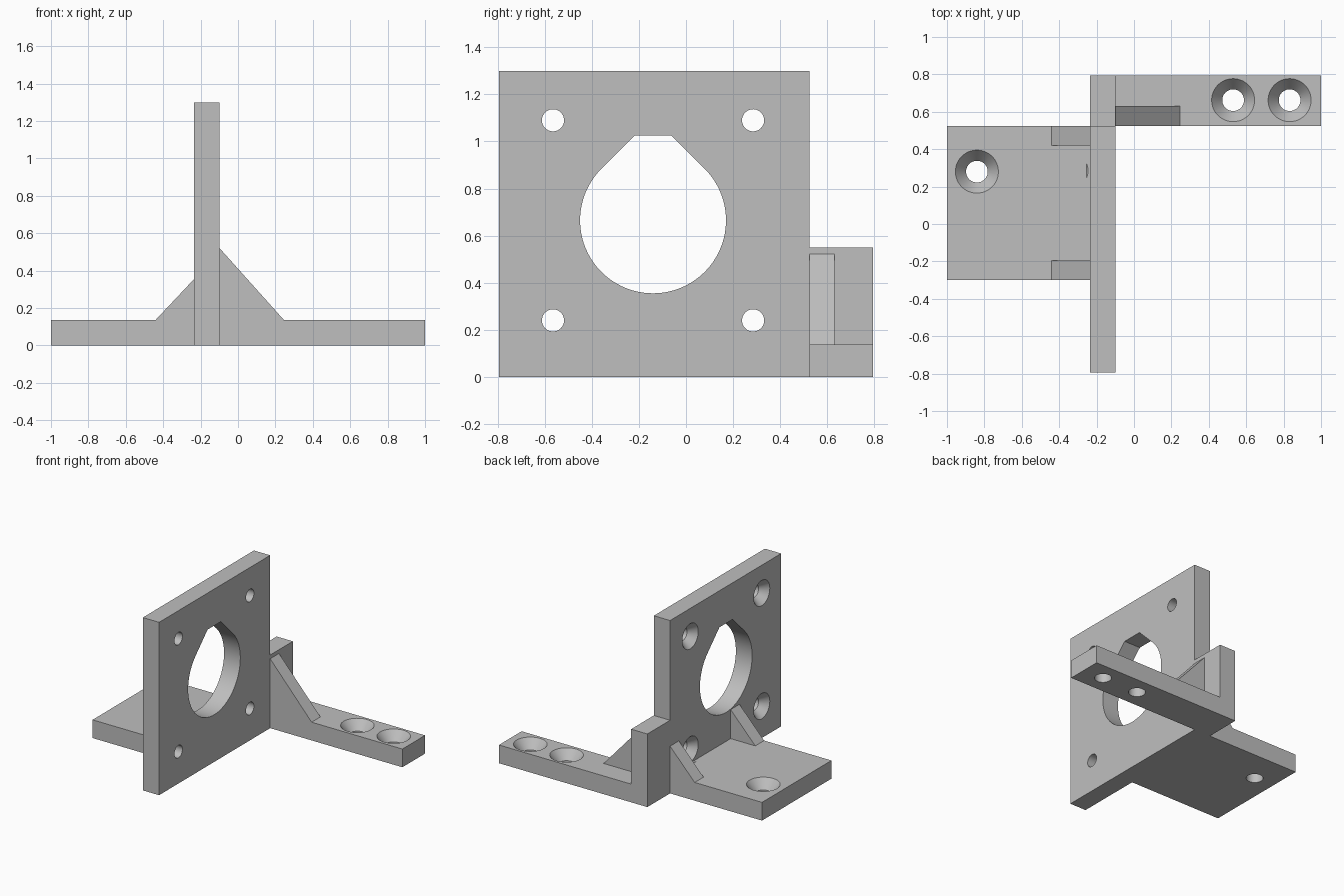
import bpy, bmesh, math
from mathutils import Vector

cube = bpy.data.objects.get("Cube")
if cube:
    bpy.data.objects.remove(cube, do_unlink=True)

grey = bpy.data.materials.new("plain_grey")
grey.use_nodes = True
COLOUR = (0.52, 0.52, 0.52, 1)
grey.diffuse_color = COLOUR
grey.node_tree.nodes["Principled BSDF"].inputs["Base Color"].default_value = COLOUR

AXES = {"x": Vector((1, 0, 0)), "y": Vector((0, 1, 0)), "z": Vector((0, 0, 1))}


def finish(name, bm):
    bmesh.ops.recalc_face_normals(bm, faces=bm.faces)
    mesh = bpy.data.meshes.new(name)
    bm.to_mesh(mesh)
    bm.free()
    mesh.materials.append(grey)
    obj = bpy.data.objects.new(name, mesh)
    bpy.context.collection.objects.link(obj)
    return obj


def extrude(name, points, axis, start, end):
    """Extrude a 2D outline (yz for axis x, xz for axis y) from start to end."""
    bm = bmesh.new()
    place = (lambda a, b: (start, a, b)) if axis == "x" else (lambda a, b: (a, start, b))
    face = bm.faces.new([bm.verts.new(place(a, b)) for a, b in points])
    new = bmesh.ops.extrude_face_region(bm, geom=[face])["geom"]
    verts = [v for v in new if isinstance(v, bmesh.types.BMVert)]
    bmesh.ops.translate(bm, verts=verts, vec=AXES[axis] * (end - start))
    return finish(name, bm)


def rect(a0, a1, b0, b1):
    return [(a0, b0), (a1, b0), (a1, b1), (a0, b1)]


def countersink(name, mouth, direction, hole, sink, depth):
    """Lathed cutter: a cone at the mouth leading into a through hole."""
    bm = bmesh.new()
    slope = (sink - hole) / depth
    profile = [(0, -0.02), (sink + 0.02 * slope, -0.02), (hole, depth), (hole, 0.2), (0, 0.2)]
    verts = [bm.verts.new((r, 0, h)) for r, h in profile]
    edges = [bm.edges.new(pair) for pair in zip(verts, verts[1:])]
    bmesh.ops.spin(bm, geom=verts + edges, cent=(0, 0, 0), axis=(0, 0, 1),
                   angle=math.tau, steps=48)
    bmesh.ops.remove_doubles(bm, verts=bm.verts, dist=1e-4)
    turn = Vector((0, 0, 1)).rotation_difference(Vector(direction)).to_matrix()
    bmesh.ops.rotate(bm, verts=bm.verts, cent=(0, 0, 0), matrix=turn)
    bmesh.ops.translate(bm, verts=bm.verts, vec=mouth)
    return finish(name, bm)


def combine(target, tools, operation):
    for tool in tools:
        mod = target.modifiers.new(tool.name, "BOOLEAN")
        mod.operation, mod.solver, mod.object = operation, "EXACT", tool
    graph = bpy.context.evaluated_depsgraph_get()
    result = bpy.data.meshes.new_from_object(target.evaluated_get(graph))
    target.modifiers.clear()
    target.data = result
    for tool in tools:
        bpy.data.objects.remove(tool, do_unlink=True)


# Shared dimensions
BACK, STEP, FRONT = 0.795, 0.525, -0.795
LEFT, RIGHT, INSIDE = -0.235, -0.1, -0.16
FLOOR, RIB = 0.137, 0.105

# Upright plate with the lower post at its rear edge
bracket = extrude("motor_bracket", [(FRONT, 0), (BACK, 0), (BACK, 0.55), (STEP, 0.55),
                                    (STEP, 1.3), (FRONT, 1.3)], "x", LEFT, RIGHT)

# Foot, arm and triangular ribs
parts = [
    extrude("foot", rect(-1, INSIDE, 0, FLOOR), "y", -0.3, STEP),
    extrude("arm", rect(INSIDE, 1, 0, FLOOR), "y", STEP, BACK),
    extrude("arm_rib", [(INSIDE, 0.05), (0.245, 0.05), (0.245, FLOOR), (RIGHT, 0.522),
                        (INSIDE, 0.522)], "y", STEP, STEP + RIB),
]
for name, y in (("front_rib", -0.3), ("back_rib", STEP - RIB)):
    parts.append(extrude(name, [(-0.44, 0.05), (INSIDE, 0.05), (INSIDE, 0.355),
                                (LEFT, 0.355), (-0.44, FLOOR)], "y", y, y + RIB))
combine(bracket, parts, "UNION")

# Teardrop opening with a flat top
cy, cz, radius, top = -0.14, 0.665, 0.31, 1.025
half = radius * math.sqrt(2) - (top - cz)
outline = [(cy - half, top)]
for i in range(65):
    a = math.radians(135 + 270 * i / 64)
    outline.append((cy + radius * math.cos(a), cz + radius * math.sin(a)))
outline.append((cy + half, top))
cutters = [extrude("opening", outline, "x", LEFT - 0.1, RIGHT + 0.1)]

# Countersunk screw holes
for y in (-0.565, 0.285):
    for z in (0.24, 1.09):
        cutters.append(countersink("plate_hole", (LEFT, y, z), (1, 0, 0), 0.047, 0.095, 0.06))
for x, y in ((-0.84, 0.28), (0.53, 0.662), (0.832, 0.662)):
    cutters.append(countersink("floor_hole", (x, y, FLOOR), (0, 0, -1), 0.058, 0.115, 0.07))
combine(bracket, cutters, "DIFFERENCE")

# Smooth the round walls, keep the corners sharp
bpy.ops.object.select_all(action="DESELECT")
bracket.select_set(True)
bpy.context.view_layer.objects.active = bracket
bpy.ops.object.shade_smooth_by_angle(angle=math.radians(25))
